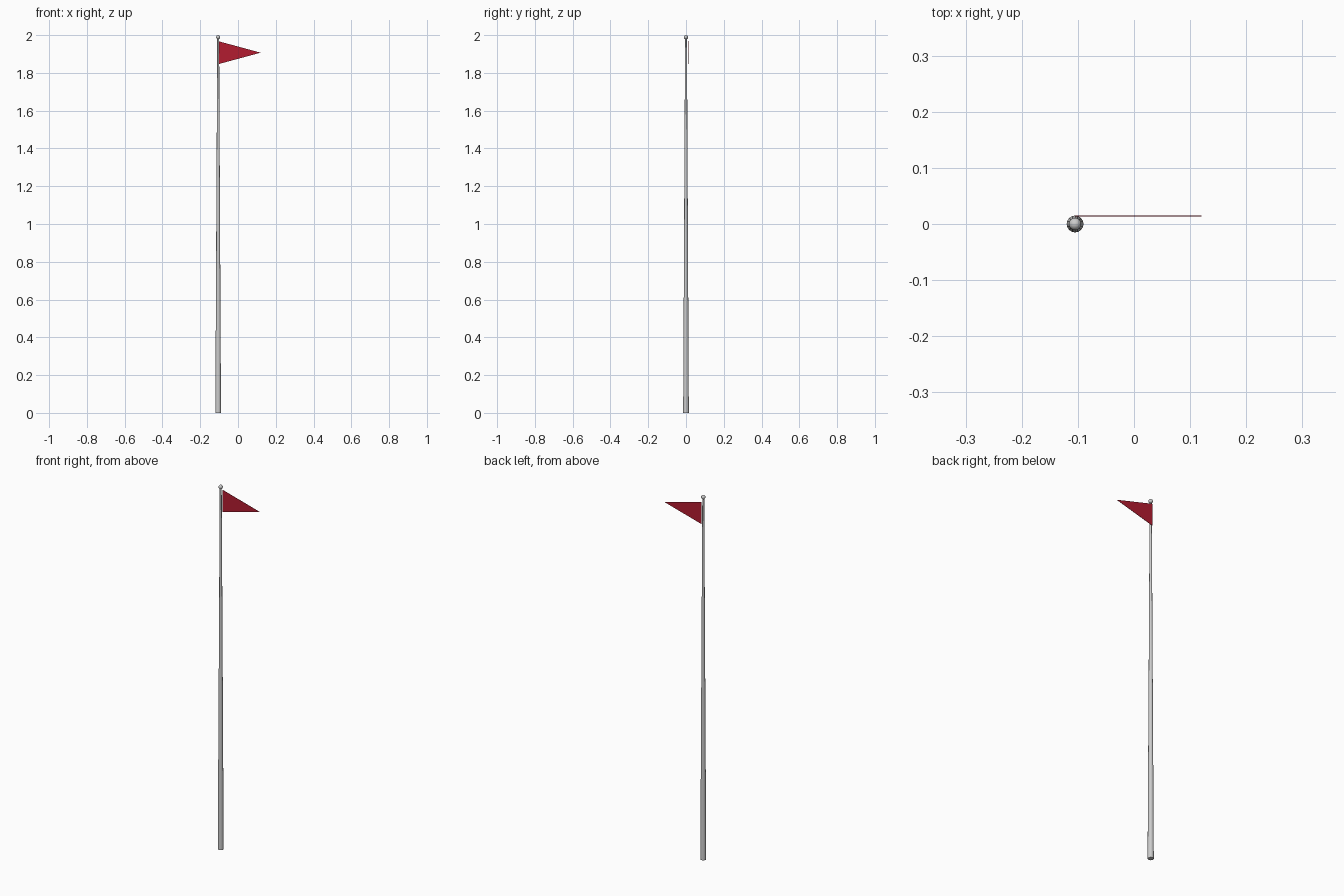
import bpy, bmesh

if "Cube" in bpy.data.objects:
    bpy.data.objects.remove(bpy.data.objects["Cube"])

PX = -0.105  # pole axis


def material(name, color):
    m = bpy.data.materials.new(name)
    m.diffuse_color = color
    m.use_nodes = True
    m.node_tree.nodes["Principled BSDF"].inputs["Base Color"].default_value = m.diffuse_color
    return m


def smooth(obj):
    bpy.ops.object.shade_smooth_by_angle(angle=0.7)
    return obj


# Tapered pole
bpy.ops.mesh.primitive_cone_add(vertices=16, radius1=0.015, radius2=0.005,
                                depth=1.98, location=(PX, 0, 0.99))
pole = bpy.context.object
pole.name = "pole"
smooth(pole)

# Ball on top
bpy.ops.mesh.primitive_uv_sphere_add(segments=16, ring_count=10, radius=0.011,
                                     location=(PX, 0, 1.989))
ball = bpy.context.object
ball.name = "ball_finial"
smooth(ball)

# Thin triangular pennant, just behind the pole
bm = bmesh.new()
corners = [(PX, 1.968), (PX, 1.846), (0.12, 1.907)]
face = bm.faces.new([bm.verts.new((x, 0.0135, z)) for x, z in corners])
ext = bmesh.ops.extrude_face_region(bm, geom=[face])
bmesh.ops.translate(bm, vec=(0, 0.0015, 0),
                    verts=[v for v in ext["geom"] if isinstance(v, bmesh.types.BMVert)])
bmesh.ops.recalc_face_normals(bm, faces=bm.faces)
mesh = bpy.data.meshes.new("pennant")
bm.to_mesh(mesh)
bm.free()
mesh.materials.append(material("red_cloth", (0.45, 0.012, 0.03, 1)))
pennant = bpy.data.objects.new("pennant", mesh)
bpy.context.collection.objects.link(pennant)
